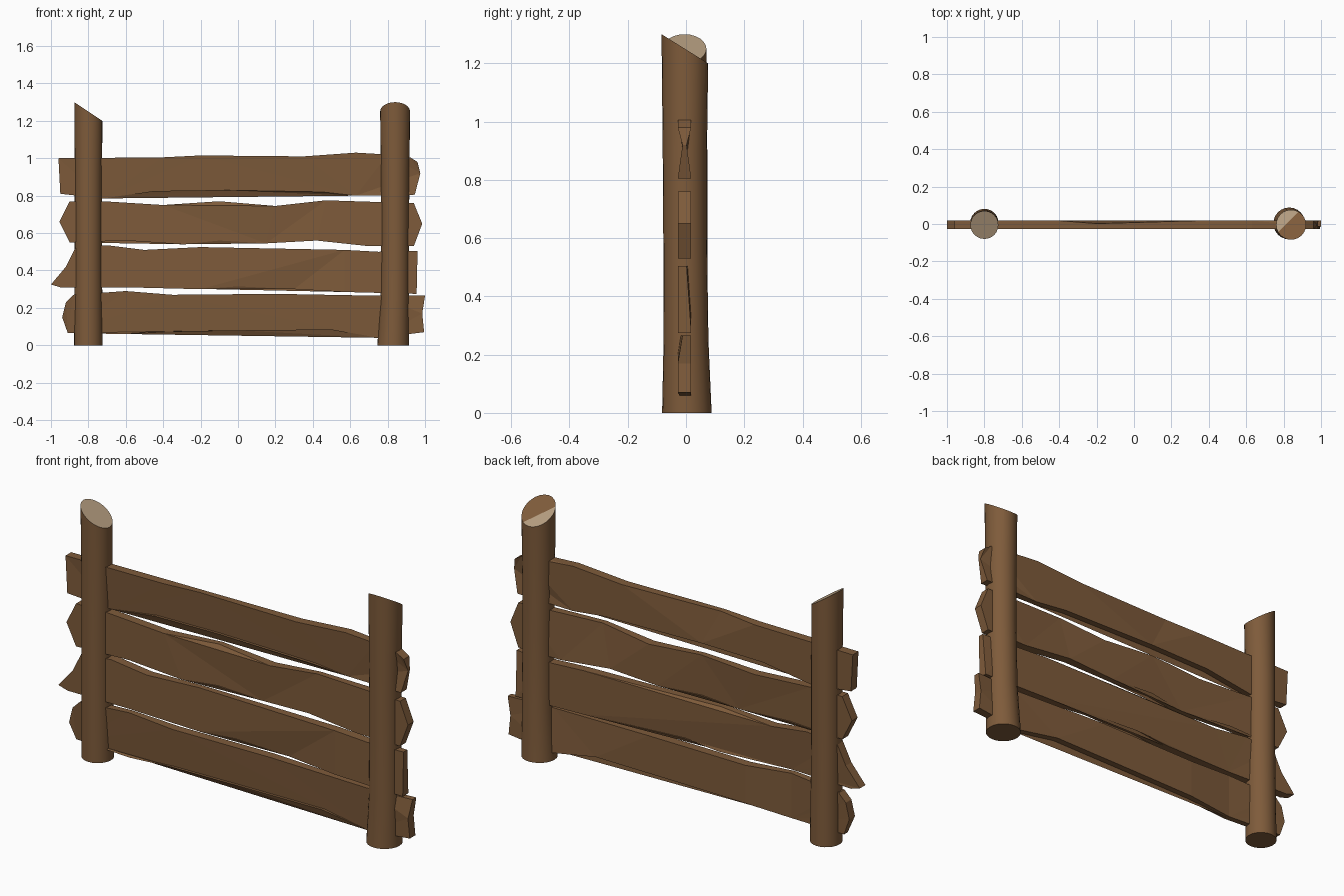
import bpy, bmesh, math
from mathutils import Vector

cube = bpy.data.objects.get("Cube")
if cube:
    bpy.data.objects.remove(cube, do_unlink=True)


def make_material(name, colour):
    mat = bpy.data.materials.new(name)
    mat.use_nodes = True
    mat.diffuse_color = colour
    mat.node_tree.nodes["Principled BSDF"].inputs["Base Color"].default_value = colour
    return mat


bark = make_material("brown wood", (0.21, 0.105, 0.043, 1))
cut_wood = make_material("pale cut wood", (0.45, 0.33, 0.21, 1))


def finish(bm, name, materials):
    bmesh.ops.recalc_face_normals(bm, faces=bm.faces[:])
    mesh = bpy.data.meshes.new(name)
    bm.to_mesh(mesh)
    bm.free()
    obj = bpy.data.objects.new(name, mesh)
    bpy.context.scene.collection.objects.link(obj)
    for mat in materials:
        mesh.materials.append(mat)
    return obj


def make_post(name, levels, slope, split=None, sides=24):
    """Round post lofted through (z, x, y, radius) levels with a slanted top."""
    bm = bmesh.new()
    rings = []
    for level in levels:
        z, cx, cy, r = level
        ring = []
        for i in range(sides):
            a = math.tau * i / sides
            dx, dy = math.cos(a), math.sin(a)
            tilt = slope[0] * dx + slope[1] * dy if level is levels[-1] else 0
            ring.append(bm.verts.new((cx + r * dx, cy + r * dy, z + tilt)))
        rings.append(ring)
    for low, high in zip(rings, rings[1:]):
        for i in range(sides):
            j = (i + 1) % sides
            bm.faces.new((low[i], low[j], high[j], high[i])).smooth = True
    bm.faces.new(rings[0][::-1])
    cap = bm.faces.new(rings[-1])
    cap.material_index = 1
    # The sawn top can be half weathered, divided by an upright plane
    if split:
        point, normal = Vector(split[0]), Vector(split[1])
        bmesh.ops.bisect_plane(bm, geom=[cap] + cap.edges[:] + cap.verts[:],
                               plane_co=point, plane_no=normal)
        for face in bm.faces:
            if face.material_index == 1 and (face.calc_center_median() - point).dot(normal) < 0:
                face.material_index = 0
    obj = finish(bm, name, [bark, cut_wood])
    bpy.ops.object.select_all(action="DESELECT")
    obj.select_set(True)
    bpy.context.view_layer.objects.active = obj
    bpy.ops.object.shade_smooth_by_angle(angle=math.radians(40))


def make_plank(name, outline, front_chips, back_chips, chip=0.016):
    """Rough-hewn board: an outline given thickness, with chipped corners."""
    bm = bmesh.new()
    front, back = [], []
    for i, (x, z) in enumerate(outline):
        front.append(bm.verts.new((x, -0.028 + chip * (i in front_chips), z)))
        back.append(bm.verts.new((x, 0.018 - chip * (i in back_chips), z)))
    flats = [bm.faces.new(front), bm.faces.new(back[::-1])]
    for i in range(len(outline)):
        j = (i + 1) % len(outline)
        bm.faces.new((front[i], front[j], back[j], back[i]))
    bmesh.ops.triangulate(bm, faces=flats)
    finish(bm, name, [bark])


# Posts
make_post("right_post", [(0, -0.8, 0.005, 0.076), (0.5, -0.8, 0, 0.073),
                         (0.9, -0.8, 0, 0.073), (1.25, -0.8, -0.005, 0.075)],
          slope=(-0.05, 0))
make_post("left_post", [(0, 0.83, 0.003, 0.085), (0.25, 0.838, 0, 0.077),
                        (0.6, 0.84, -0.003, 0.075), (0.9, 0.84, -0.004, 0.076),
                        (1.25, 0.84, -0.004, 0.08)],
          slope=(0, -0.05), split=((0.825, 0.01, 0), (-0.7, 0.7, 0)))

# Planks, outlined along the top edge and back along the bottom
make_plank("top_plank", [
    (-0.96, 1), (-0.4, 1.005), (-0.2, 1.015), (0.35, 1.01), (0.63, 1.03),
    (0.8, 1.02), (0.92, 1.005), (0.96, 0.98), (0.975, 0.92), (0.945, 0.805),
    (0.63, 0.8), (0.45, 0.82), (-0.1, 0.83), (-0.45, 0.825), (-0.72, 0.785),
    (-0.95, 0.81)], front_chips={8, 10, 14}, back_chips={2, 5, 8})
make_plank("upper_middle_plank", [
    (-0.9, 0.77), (-0.72, 0.77), (-0.4, 0.75), (-0.1, 0.77), (0.2, 0.745),
    (0.47, 0.775), (0.94, 0.76), (0.985, 0.65), (0.94, 0.53), (0.7, 0.53),
    (0.42, 0.56), (0.15, 0.545), (-0.1, 0.56), (-0.3, 0.54), (-0.6, 0.56),
    (-0.9, 0.55), (-0.955, 0.66)], front_chips={3, 11}, back_chips={5, 13})
make_plank("lower_middle_plank", [
    (-0.87, 0.52), (-0.7, 0.535), (-0.5, 0.51), (-0.2, 0.525), (0.57, 0.51),
    (0.75, 0.5), (0.96, 0.505), (0.955, 0.275), (0.57, 0.285), (0.3, 0.3),
    (0, 0.315), (-0.2, 0.3), (-0.6, 0.31), (-0.95, 0.31), (-1, 0.325),
    (-0.92, 0.42)], front_chips={9}, back_chips={3, 6, 12})
make_plank("bottom_plank", [
    (-0.88, 0.27), (-0.6, 0.29), (-0.35, 0.27), (0.2, 0.275), (0.75, 0.265),
    (1, 0.265), (0.985, 0.17), (0.995, 0.07), (0.75, 0.04), (0.5, 0.085),
    (0, 0.08), (-0.35, 0.075), (-0.6, 0.06), (-0.91, 0.065), (-0.94, 0.15),
    (-0.92, 0.23)], front_chips={5, 8, 13}, back_chips={1, 4, 12})
